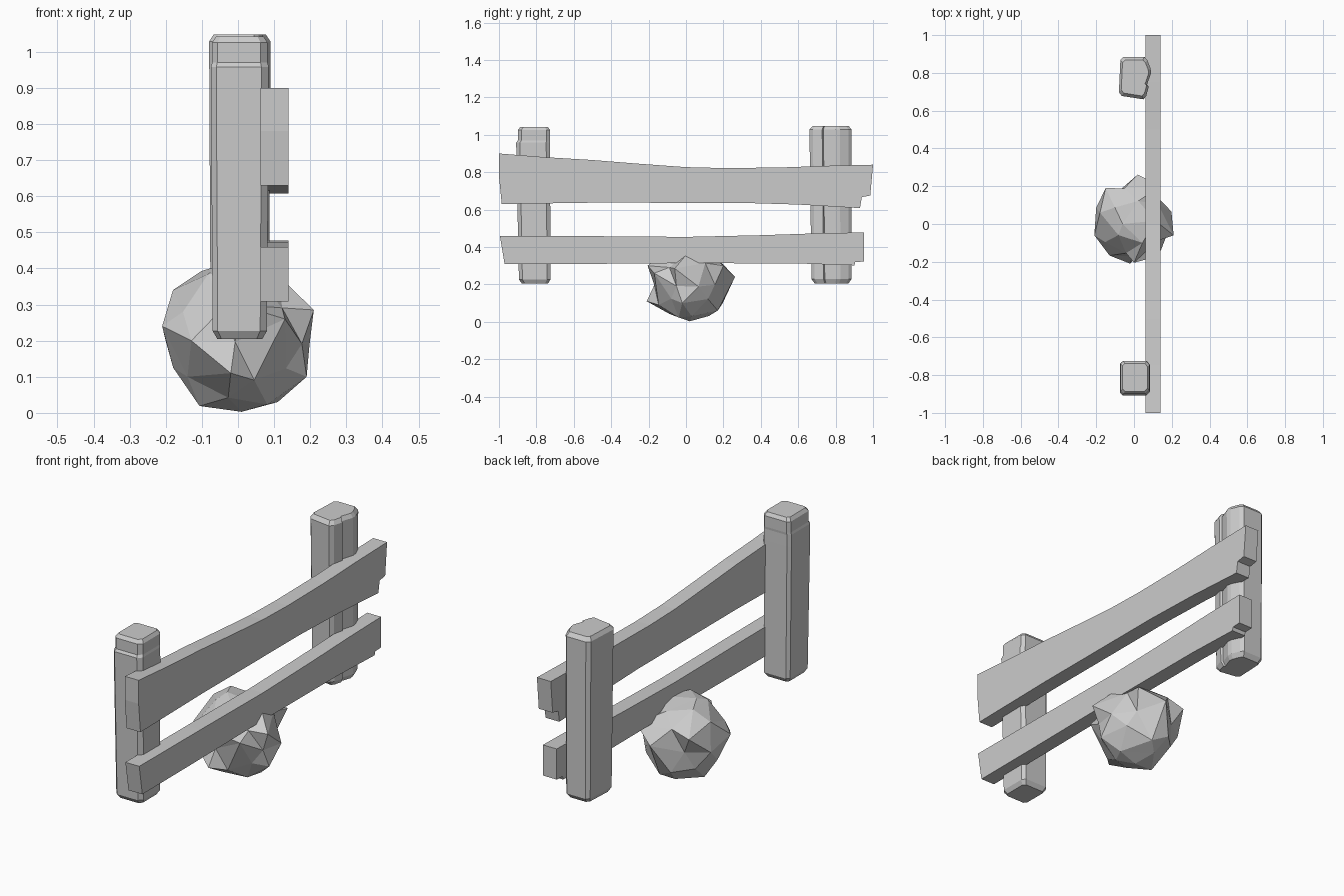
import bpy, bmesh, random
from mathutils import Vector

if "Cube" in bpy.data.objects:
    bpy.data.objects.remove(bpy.data.objects["Cube"])

random.seed(4)


def finish(name, bm):
    bmesh.ops.recalc_face_normals(bm, faces=bm.faces[:])
    me = bpy.data.meshes.new(name)
    bm.to_mesh(me)
    bm.free()
    ob = bpy.data.objects.new(name, me)
    bpy.context.collection.objects.link(ob)
    return ob


def post(name, section, centre, levels):
    """Loft an (x, y) section through levels of (z, scale, y_shift)."""
    bm = bmesh.new()
    cx, cy = centre
    rings = [[bm.verts.new((cx + (x - cx) * s, cy + (y - cy) * s + dy, z))
              for x, y in section] for z, s, dy in levels]
    n = len(section)
    for a, b in zip(rings, rings[1:]):
        for i in range(n):
            j = (i + 1) % n
            bm.faces.new((a[i], a[j], b[j], b[i]))
    bm.faces.new(rings[0])
    bm.faces.new(rings[-1])
    return finish(name, bm)


def rail(name, profile, x0, x1):
    """Extrude a (y, z) plank outline along x."""
    bm = bmesh.new()
    face = bm.faces.new([bm.verts.new((x0, y, z)) for y, z in profile])
    ext = bmesh.ops.extrude_face_region(bm, geom=[face])
    verts = [v for v in ext["geom"] if isinstance(v, bmesh.types.BMVert)]
    bmesh.ops.translate(bm, verts=verts, vec=(x1 - x0, 0, 0))
    return finish(name, bm)


# Front post: chamfered square with a shallow ledge near the top
post("front_post",
     [(-.075, -.89), (-.06, -.905), (.065, -.905), (.085, -.885),
      (.085, -.745), (.07, -.725), (-.06, -.725), (-.075, -.74)],
     (.005, -.81),
     [(.205, .78, .006), (.227, .94, .006), (.90, 1.0, -.002),
      (.958, 1.0, -.003), (.97, .96, .002), (1.025, .96, .002), (1.042, .82, .002)])

# Back post: split grain on the rail side
post("back_post",
     [(-.08, .70), (-.065, .68), (.05, .662), (.065, .68), (.078, .73),
      (.068, .737), (.09, .80), (.088, .825), (.07, .87), (.055, .887),
      (-.055, .887), (-.072, .87)],
     (.003, .78),
     [(.205, .80, .003), (.228, .95, .003), (1.028, 1.0, -.002), (1.048, .85, -.002)])

# Rails with uneven edges and chipped ends
rail("upper_rail",
     [(-1, .90), (-.75, .88), (-.5, .865), (-.25, .845), (0, .827), (.2, .822),
      (.5, .825), (.75, .834), (1, .84), (.985, .675), (.94, .667), (.93, .608),
      (.6, .627), (.3, .636), (-.5, .637), (-.985, .63), (-1, .78)], .062, .14)
rail("lower_rail",
     [(-.995, .46), (-.5, .458), (0, .454), (.4, .463), (.7, .473), (.952, .478),
      (.952, .322), (.905, .32), (.9, .302), (.6, .312), (0, .314),
      (-.6, .309), (-.97, .308)], .062, .14)

# Rock: low-poly sphere, roughened, with its main corners pulled out
bm = bmesh.new()
bmesh.ops.create_icosphere(bm, subdivisions=2, radius=1)
centre = Vector((0, .01, .2))
for v in bm.verts:
    d = v.co.normalized()
    v.co = centre + d * (.2 + random.uniform(-.015, .015))
    v.co += Vector([random.uniform(-.012, .012) for _ in range(3)])
corners = [(.01, .02, .003), (-.06, 0, .405), (.21, -.06, .285), (-.21, -.06, .24),
           (.02, .262, .24), (-.02, -.21, .11), (0, -.205, .30), (.14, .2, .30),
           (-.15, .19, .29), (.19, -.02, .10), (-.14, -.04, .10), (-.18, .06, .34),
           (.03, .17, .06), (.13, -.17, .26), (.11, .03, .03)]
free = list(bm.verts)
for c in corners:
    c = Vector(c)
    v = min(free, key=lambda w: (w.co - c).length)
    free.remove(v)
    v.co = c
for v in bm.verts:
    v.co.z = min(max(v.co.z, .003), .408)
    v.co.x = min(max(v.co.x, -.21), .21)
finish("rock", bm)
